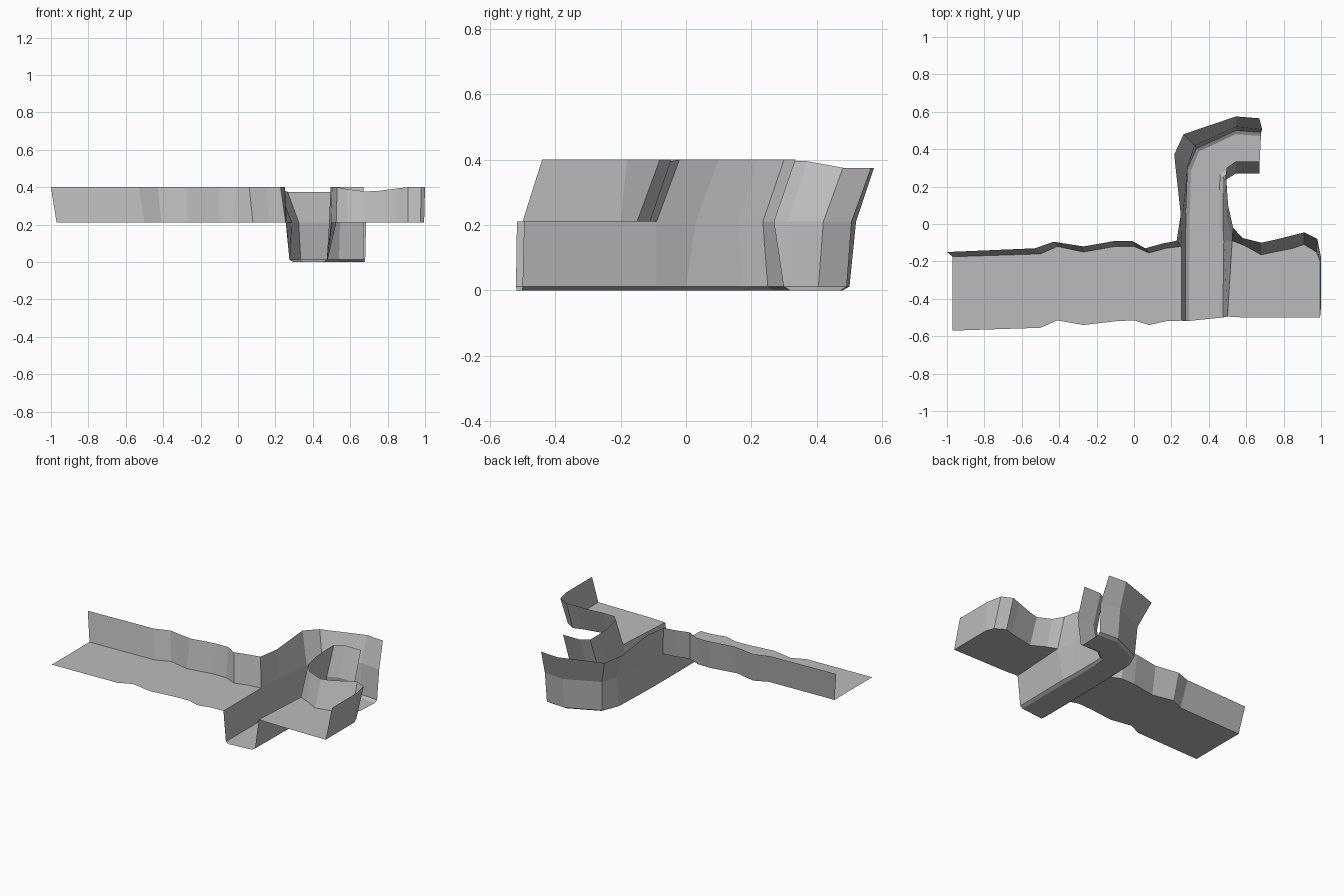
import bpy
import bmesh
from mathutils import Vector

cube = bpy.data.objects.get("Cube")
if cube:
    bpy.data.objects.remove(cube, do_unlink=True)

LEDGE, RIM, FLOOR = 0.21, 0.4, 0.012

stone = bpy.data.materials.new("stone_grey")
stone.use_nodes = True
grey = (0.5, 0.5, 0.5, 1)
stone.diffuse_color = grey
stone.node_tree.nodes["Principled BSDF"].inputs["Base Color"].default_value = grey


def row(points, z):
    """Lift plan points to a height; a third value overrides it."""
    return [Vector((p[0], p[1], p[2] if len(p) > 2 else z)) for p in points]


def sheet(name, *rows):
    """Skin a single-sided sheet across matching rows of points."""
    bm = bmesh.new()
    grid = [[bm.verts.new(p) for p in r] for r in rows]
    for lo, up in zip(grid, grid[1:]):
        for i in range(len(lo) - 1):
            bm.faces.new((lo[i], lo[i + 1], up[i + 1], up[i]))
    mesh = bpy.data.meshes.new(name)
    bm.to_mesh(mesh)
    bm.free()
    mesh.materials.append(stone)
    obj = bpy.data.objects.new(name, mesh)
    bpy.context.collection.objects.link(obj)
    return obj


# Long ledge with a wavy bank behind it
long_front = row([(-.97, -.57), (-.5, -.555), (-.41, -.515), (-.27, -.54), (-.1, -.52),
                  (0, -.515), (.08, -.54), (.17, -.52), (.255, -.517)], LEDGE)
long_back = row([(-.97, -.175), (-.5, -.16), (-.41, -.12), (-.27, -.15), (-.1, -.12),
                 (0, -.12), (.08, -.155), (.17, -.13), (.255, -.12)], LEDGE)
long_rim = row([(-1, -.15), (-.53, -.13), (-.43, -.095), (-.27, -.12), (-.1, -.09),
                (-.01, -.09), (.06, -.13), (.15, -.105), (.228, -.09)], RIM)
sheet("long_ledge", long_front, long_back)
sheet("long_bank", long_back, long_rim)

# Outer wall of the sunken channel, bending round its far end
outer_floor = row([(.275, -.52), (.275, -.12), (.278, .05), (.287, .3),
                   (.335, .405), (.545, .5), (.68, .49)], FLOOR)
outer_mid = row([(.255, -.517), (.255, -.12), (.262, .05), (.288, .31),
                 (.325, .42), (.545, .52), (.685, .505)], LEDGE)
outer_rim = row([(.228, -.09), (.25, .05), (.215, .37, .395),
                 (.265, .48, .375), (.545, .575, .375), (.67, .565, .375)], RIM)
sheet("channel_outer_wall", outer_floor, outer_mid)
sheet("channel_outer_bank", outer_mid[1:], outer_rim)

# Inner wall of the channel, listed from the front to the far end
inner_floor = row([(.475, -.5), (.48, -.09), (.475, 0), (.475, .17),
                   (.475, .25), (.54, .3), (.67, .3)], FLOOR)
inner_mid = row([(.5, -.495), (.525, -.09), (.497, .03), (.487, .16),
                 (.488, .235), (.545, .27), (.67, .27)], LEDGE)
inner_rim = row([(.53, -.02), (.503, .1), (.495, .22),
                 (.495, .3), (.545, .335), (.67, .335)], RIM)
sheet("channel_inner_wall", inner_floor[::-1], inner_mid[::-1])
sheet("channel_inner_bank", inner_mid[:0:-1], inner_rim[::-1])


# Channel floor with a shallow raised lip on both sides
def across(t):
    line = [a.lerp(b, t) for a, b in zip(inner_floor, outer_floor)]
    return [Vector((p.x, p.y, 0)) for p in line]


sheet("channel_floor", inner_floor, across(.1), across(.9), outer_floor)

# Short ledge whose bank turns forward along the side
short_back = row([(.525, -.09), (.59, -.115), (.68, -.165), (.75, -.15),
                  (.85, -.13), (.91, -.11), (.975, -.15), (.995, -.2)], LEDGE)
short_front = [Vector((p.x, -.5, LEDGE)) for p in short_back]
short_front[0] = inner_mid[0]
short_rim = row([(.53, -.02), (.58, -.075, .39), (.68, -.1, .377), (.75, -.085, .38),
                 (.85, -.06, .393), (.91, -.045), (.98, -.08), (1, -.18), (1, -.44)], RIM)
sheet("short_ledge", short_front, short_back)
sheet("short_bank", short_back + [short_front[-1]], short_rim)
